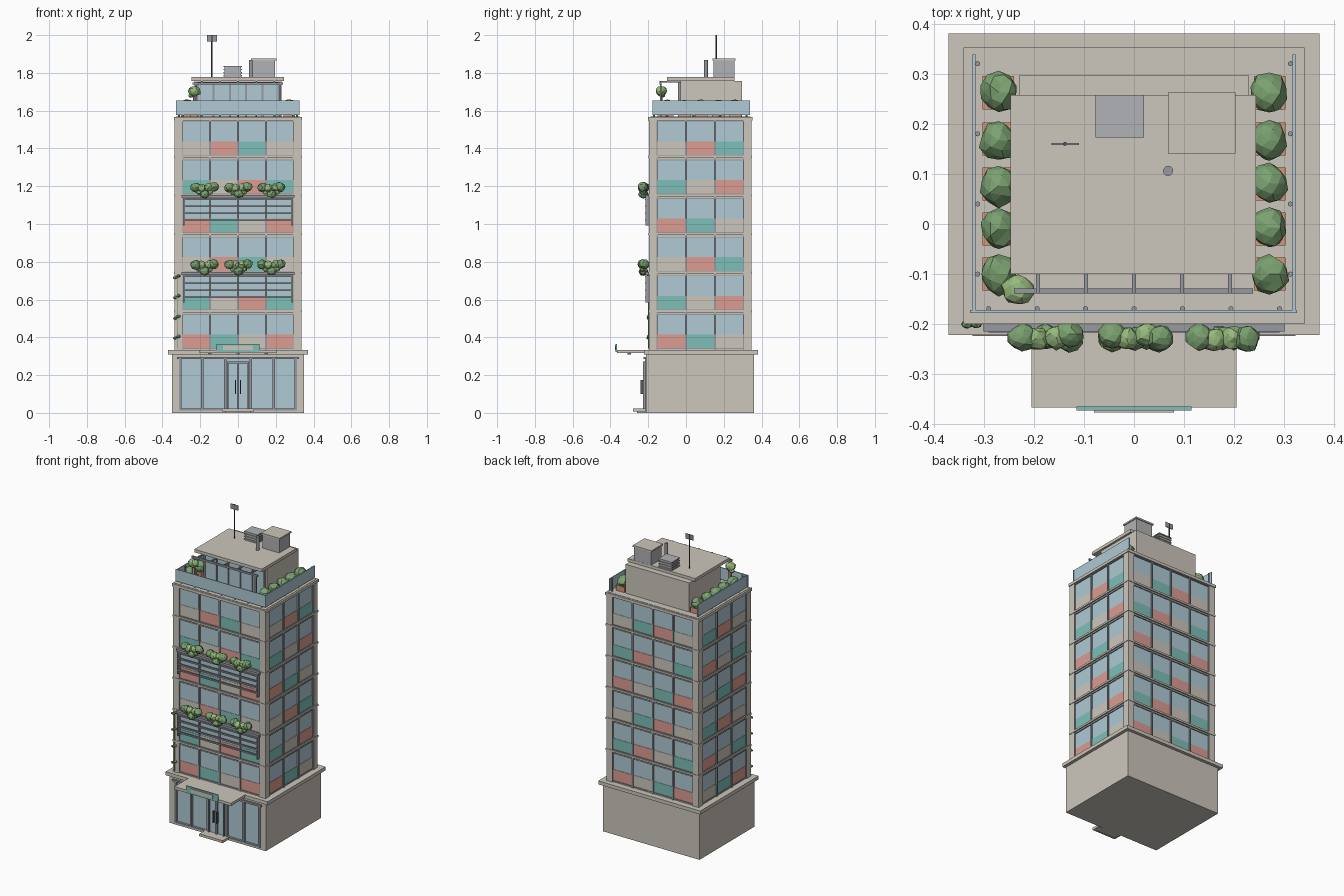
import bpy, bmesh, math, random
from mathutils import Vector, Matrix, noise

if "Cube" in bpy.data.objects:
    bpy.data.objects.remove(bpy.data.objects["Cube"])
random.seed(4)

def mat(name, r, g, b):
    m = bpy.data.materials.new(name)
    m.diffuse_color = [(c / 255) ** 2.2 for c in (r, g, b)] + [1]
    m.use_nodes = True
    m.node_tree.nodes["Principled BSDF"].inputs["Base Color"].default_value = m.diffuse_color
    return m

WALL = mat("wall", 203, 197, 187)
GLASS = mat("glass", 174, 201, 212)
RED = mat("coral_panel", 219, 155, 145)
TEAL = mat("teal_panel", 125, 190, 182)
METAL = mat("metal", 150, 152, 158)
DARK = mat("dark_metal", 85, 88, 94)
UNIT = mat("unit_grey", 176, 177, 180)
POT = mat("terracotta", 214, 150, 120)
LEAF = mat("leaf", 122, 160, 112)
LIME = mat("light_leaf", 150, 185, 125)

def finish(name, bm, m):
    me = bpy.data.meshes.new(name)
    bm.to_mesh(me)
    bm.free()
    me.materials.append(m)
    ob = bpy.data.objects.new(name, me)
    bpy.context.collection.objects.link(ob)
    return ob

def boxes(name, m, *items):
    """Axis-aligned boxes given as x0, x1, y0, y1, z0, z1."""
    bm = bmesh.new()
    for x0, x1, y0, y1, z0, z1 in items:
        mx = Matrix.Translation(((x0 + x1) / 2, (y0 + y1) / 2, (z0 + z1) / 2)) @ \
            Matrix.Diagonal((abs(x1 - x0), abs(y1 - y0), z1 - z0, 1))
        bmesh.ops.create_cube(bm, size=1, matrix=mx)
    return finish(name, bm, m)

def rods(name, m, r, *items, n=10):
    """Vertical rods given as x, y, z0, z1."""
    bm = bmesh.new()
    for x, y, z0, z1 in items:
        bmesh.ops.create_cone(bm, segments=n, radius1=r, radius2=r, depth=z1 - z0, cap_ends=True,
                              matrix=Matrix.Translation((x, y, (z0 + z1) / 2)))
    return finish(name, bm, m)

def bushes(name, m, items, sub=2):
    """Faceted lumps given as x, y, z, rx, ry, rz."""
    bm = bmesh.new()
    for x, y, z, rx, ry, rz in items:
        vs = bmesh.ops.create_icosphere(bm, subdivisions=sub, radius=1)["verts"]
        seed = Vector([random.uniform(0, 50) for _ in range(3)])
        for v in vs:
            c = v.co * (1 + 0.22 * noise.noise(v.co * 1.6 + seed))
            v.co = (x + c.x * rx, y + c.y * ry, z + c.z * rz)
    return finish(name, bm, m)

# podium: solid body behind a glazed front, with a cap slab
boxes("podium", WALL, (-.35, .35, -.19, .36, 0, .312), (-.35, -.31, -.212, -.19, 0, .312),
      (.31, .35, -.212, -.19, 0, .312), (-.31, .31, -.212, -.19, .292, .312), (-.31, .31, -.212, -.19, 0, .015))
boxes("podium_slab", WALL, (-.37, .37, -.222, .38, .31, .333))
boxes("shop_glass", GLASS, (-.31, .31, -.203, -.189, .015, .292))
boxes("shop_frame", METAL, *[(x - .007, x + .007, -.218, -.2, .015, .292) for x in (-.305, -.19, -.067, .067, .19, .305)],
      (-.322, .322, -.224, -.2, .284, .296), (-.31, .31, -.218, -.2, .012, .022))
boxes("door_frame", METAL, (-.058, -.05, -.228, -.2, .02, .268), (.05, .058, -.228, -.2, .02, .268),
      (-.006, .006, -.228, -.2, .02, .268), (-.058, .058, -.228, -.2, .262, .272))
boxes("door_leaves", GLASS, (-.05, .05, -.217, -.2, .02, .262))
boxes("door_handles", DARK, (-.016, -.01, -.242, -.226, .1, .175), (.01, .016, -.242, -.226, .1, .175))
boxes("entry_step", WALL, (-.085, .085, -.28, -.2, .008, .024), (-.07, .07, -.26, -.2, 0, .01))
boxes("entry_canopy", WALL, (-.205, .205, -.366, -.2, .316, .334))
rods("canopy_lights", UNIT, .009, *[(x, -.3, .308, .318) for x in (-.15, 0, .15)])
boxes("canopy_sign", TEAL, (-.115, .115, -.372, -.364, .323, .366))
boxes("canopy_sign_inset", WALL, (-.08, .08, -.376, -.37, .333, .357))

# tower core and floor bands
X, Y0, Y1, Z0, P = .335, -.195, .347, .333, .2045
boxes("tower_core", WALL, (-X + .014, X - .014, Y0 + .014, Y1 - .014, .33, 1.56))
boxes("corner_piers", WALL, *[(sx * X, sx * (X - .04), y, y + dy, .33, 1.565)
                              for sx in (-1, 1) for y, dy in ((Y0, .04), (Y1, -.04))])
boxes("floor_bands", WALL, *[(-X - .003, X + .003, Y0 - .003, Y1 + .003, Z0 + k * P - .006, Z0 + k * P + .006)
                             for k in range(1, 6)],
      (-X - .005, X + .005, Y0 - .005, Y1 + .005, 1.548, 1.566))
boxes("floor_spandrels", WALL, *[(-X + .006, X - .006, Y0 + .006, Y1 - .006, Z0 + k * P - .016, Z0 + k * P + .008)
                                 for k in range(0, 7)])

def facade(side, u0, u1, d0, d1, z0, z1):
    """Box on a tower face: u along the face, d outward from it."""
    if side == "front":
        return (u0, u1, Y0 - d1, Y0 - d0, z0, z1)
    if side == "back":
        return (u0, u1, Y1 + d0, Y1 + d1, z0, z1)
    s = 1 if side == "right" else -1
    return (s * (X + d0), s * (X + d1), u0, u1, z0, z1)

# window bays: glass above, cycling coloured panel below, thin frames
for side in ("front", "back", "left", "right"):
    a, b, n = (-.295, .295, 4) if side in ("front", "back") else (-.155, .307, 3)
    w = (b - a) / n
    glass, frames, panels = [], [], {0: [], 1: [], 2: []}
    for k in range(6):
        z = Z0 + k * P
        for i in range(n):
            u0, u1 = a + i * w + .004, a + (i + 1) * w - .004
            glass.append(facade(side, u0, u1, -.02, -.009, z + .082, z + P - .014))
            panels[(i + k) % 3].append(facade(side, u0, u1, -.02, -.007, z + .006, z + .082))
            frames += [facade(side, u0 - .003, u1 + .003, -.02, -.003, zz, zz + .004)
                       for zz in (z + .006, z + P - .018)]
    frames += [facade(side, a + i * w - .005, a + i * w + .005, -.02, -.001, Z0, 1.55) for i in range(n + 1)]
    boxes(side + "_window_glass", GLASS, *glass)
    boxes(side + "_window_frames", METAL, *frames)
    for j, m in enumerate((RED, TEAL, WALL)):
        boxes(f"{side}_panels_{j}", m, *panels[j])

# louvre rails and hanging plants on two front storeys
for tag, z in (("lower", .585), ("upper", .993)):
    boxes(tag + "_balcony_rails", METAL,
          *[(-.29, .29, -.217, -.207, z + d, z + d + .009) for d in (.022, .06, .097, .134)],
          *[(x - .004, x + .004, -.215, -.19, z, z + .143) for x in (-.288, .288)])
    boxes(tag + "_planter_trays", METAL, (-.3, .3, -.215, -.19, z + .146, z + .16))
    for j, m in enumerate((LEAF, LIME)):
        items = []
        for cx in (-.177, .003, .177):
            parts = ((-.047, .2, .028), (.047, .203, .028), (0, .165, .025)) if j == 0 else \
                    ((-.018, .198, .025), (.022, .2, .025), (-.03, .175, .015), (.03, .176, .015))
            items += [(cx + dx, -.225 + random.uniform(-.006, .006), z + dz, r, r * .95, r * .92) for dx, dz, r in parts]
        bushes(f"{tag}_hanging_plants_{j}", m, items)

# climbing vine on the left corner
bushes("corner_vine", LEAF, [(-.325 + dx, -.2, z + dx * .5, .012, .009, .009)
                             for z in (.4, .505, .615, .72) for dx in (-.008, .01)], 1)
rods("vine_stem", LEAF, .002, (-.322, -.198, .34, .73), n=6)

# roof terrace: glass guard on three sides
boxes("terrace_glass", GLASS, (-.327, .325, -.178, -.172, 1.577, 1.655),
      (-.322, -.316, -.172, .338, 1.577, 1.655), (.316, .322, -.172, .338, 1.577, 1.655))
rods("guard_posts", METAL, .005, *[(-.29 + i * .0967, -.169, 1.56, 1.65) for i in range(7)],
     *[(s * .312, -.1 + i * .14, 1.56, 1.65) for s in (-1, 1) for i in range(4)])

# terrace planters
ys = (-.1, -.01, .08, .17, .262)
boxes("terrace_pots", POT, *[(s * .24, s * .302, y - .033, y + .033, 1.564, 1.602) for s in (-1, 1) for y in ys])
bushes("terrace_bushes", LEAF, [(s * .27, y + random.uniform(-.004, .004), 1.622, .037, .04, .037) for s in (-1, 1) for y in ys])
boxes("tree_pot", POT, (-.255, -.215, -.15, -.11, 1.564, 1.6))
rods("tree_trunk", POT, .005, (-.235, -.13, 1.59, 1.7), n=6)
bushes("tree_crown", LIME, [(-.231, -.131, 1.703, .033, .03, .028), (-.247, -.125, 1.682, .015, .015, .013)])

# penthouse with recessed glazed front and roof slab
boxes("penthouse_body", WALL, (-.23, .23, -.03, .296, 1.56, 1.758))
boxes("penthouse_glass", GLASS, (-.215, .215, -.037, -.028, 1.575, 1.745))
boxes("penthouse_frames", METAL, *[(x - .005, x + .005, -.043, -.03, 1.566, 1.75) for x in (-.215, -.129, -.043, .043, .129, .215)],
      (-.22, .22, -.043, -.03, 1.743, 1.752))
boxes("penthouse_roof", WALL, (-.246, .243, -.1, .257, 1.757, 1.777))

# pergola in front of the penthouse
boxes("pergola", METAL, (-.24, .238, -.139, -.129, 1.738, 1.75),
      *[(x - .004, x + .004, -.139, -.03, 1.748, 1.758) for x in (-.192, -.096, 0, .096, .192)],
      *[(x - .005, x + .005, -.138, -.129, 1.564, 1.74) for x in (-.222, .222)])

# rooftop machinery
boxes("lift_housing", UNIT, (.074, .197, .146, .256, 1.775, 1.868))
boxes("lift_housing_cap", WALL, (.068, .203, .141, .262, 1.866, 1.876))
boxes("cooling_unit", UNIT, (-.072, .015, .178, .252, 1.775, 1.83))
boxes("cooling_fins", UNIT, *[(-.077, .02, .173, .257, 1.782 + i * .016, 1.789 + i * .016) for i in range(4)])
rods("vent_pipe", METAL, .01, (.068, .106, 1.775, 1.868), n=12)
rods("mast", DARK, .004, (-.138, .16, 1.775, 2.0), n=8)
boxes("mast_panel", METAL, (-.165, -.11, .158, .162, 1.967, 2.0))
